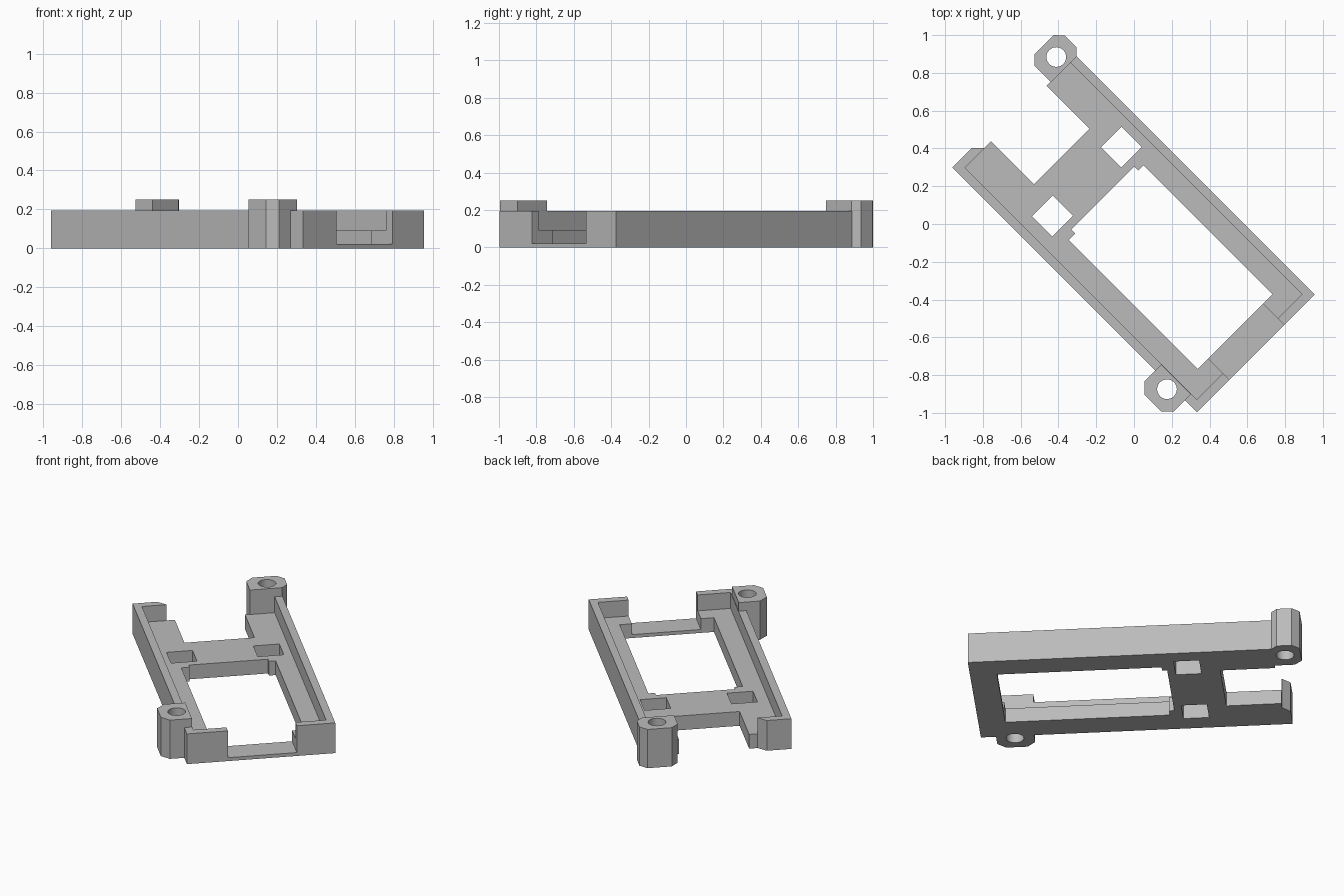
import bpy, bmesh, math
from mathutils import Matrix

cube = bpy.data.objects.get("Cube")
if cube:
    bpy.data.objects.remove(cube, do_unlink=True)

grey = bpy.data.materials.new("plain_grey")
grey.use_nodes = True
grey.diffuse_color = (0.5, 0.5, 0.5, 1)
grey.node_tree.nodes["Principled BSDF"].inputs["Base Color"].default_value = (0.5, 0.5, 0.5, 1)

TURN = Matrix.Rotation(math.radians(-45), 4, "Z")   # the frame lies diagonally
WALL_TOP, FLOOR_TOP, BOSS_TOP = 0.195, 0.092, 0.25


def prism(name, outline, z0, z1):
    """Extrude an outline, given along and across the frame, from z0 to z1."""
    bm = bmesh.new()
    face = bm.faces.new([bm.verts.new((u, v, z0)) for u, v in outline])
    top = bmesh.ops.extrude_face_region(bm, geom=[face])["geom"]
    verts = [g for g in top if isinstance(g, bmesh.types.BMVert)]
    bmesh.ops.translate(bm, verts=verts, vec=(0, 0, z1 - z0))
    bmesh.ops.recalc_face_normals(bm, faces=bm.faces)
    bm.transform(TURN)
    mesh = bpy.data.meshes.new(name)
    bm.to_mesh(mesh)
    bm.free()
    mesh.materials.append(grey)
    ob = bpy.data.objects.new(name, mesh)
    bpy.context.collection.objects.link(ob)
    return ob


def rect(u0, u1, v0, v1):
    return [(u0, v0), (u1, v0), (u1, v1), (u0, v1)]


def circle(u, v, r, n=40):
    return [(u + r * math.cos(i * math.tau / n), v + r * math.sin(i * math.tau / n)) for i in range(n)]


def combine(target, tool, operation):
    """Apply a boolean and discard the tool."""
    tool.hide_render = True
    mod = target.modifiers.new("combine", "BOOLEAN")
    mod.operation, mod.solver, mod.object = operation, "EXACT", tool
    bpy.context.view_layer.objects.active = target
    bpy.ops.object.modifier_apply(modifier=mod.name)
    bpy.data.objects.remove(tool, do_unlink=True)


# Tray body with two rear prongs, one ending in a bevelled lip
frame = prism("tray_frame", [
    (-0.891, -0.469), (0.94, -0.469), (0.94, 0.412), (-0.845, 0.412),
    (-0.845, 0.19), (-0.523, 0.19), (-0.523, -0.226), (-0.845, -0.226),
    (-0.845, -0.276), (-0.891, -0.323)], 0, WALL_TOP)

# Recess above the floor, leaving thin walls
combine(frame, prism("recess", [
    (-0.843, -0.422), (0.891, -0.422), (0.891, 0.366), (-0.95, 0.366),
    (-0.95, -0.276), (-0.843, -0.276)], FLOOR_TOP, 0.4), "DIFFERENCE")

# Main window with its shallow step, square holes, and the front cable notch
cuts = {
    "window": (rect(-0.184, 0.782, -0.304, 0.256), -0.1),
    "window_step": (rect(-0.214, 0.0, -0.255, 0.216), -0.1),
    "left_square_hole": (rect(-0.41, -0.26, 0.163, 0.318), -0.1),
    "right_square_hole": (rect(-0.41, -0.26, -0.352, -0.198), -0.1),
    "cable_notch": (rect(0.7, 1.0, -0.226, 0.184), 0.022),
}
for name, (outline, z0) in cuts.items():
    combine(frame, prism(name, outline, z0, 0.4), "DIFFERENCE")

# Screw bosses with clipped outer corners
bosses = {
    "rear_boss": [(-0.841, 0.219), (-0.841, 0.409), (-0.877, 0.447), (-0.965, 0.447),
                  (-1.008, 0.406), (-1.008, 0.262), (-0.963, 0.219)],
    "front_boss": [(0.628, -0.424), (0.628, -0.55), (0.677, -0.6), (0.803, -0.6),
                   (0.851, -0.554), (0.851, -0.424)],
}
for name, outline in bosses.items():
    combine(frame, prism(name, outline, 0, BOSS_TOP), "UNION")
for u, v in ((-0.916, 0.334), (0.742, -0.495)):
    combine(frame, prism("screw_hole", circle(u, v, 0.052), -0.1, 0.4), "DIFFERENCE")

# Smooth hole walls, crisp edges elsewhere
bpy.ops.object.select_all(action="DESELECT")
frame.select_set(True)
bpy.context.view_layer.objects.active = frame
bpy.ops.object.shade_smooth_by_angle(angle=math.radians(30))
